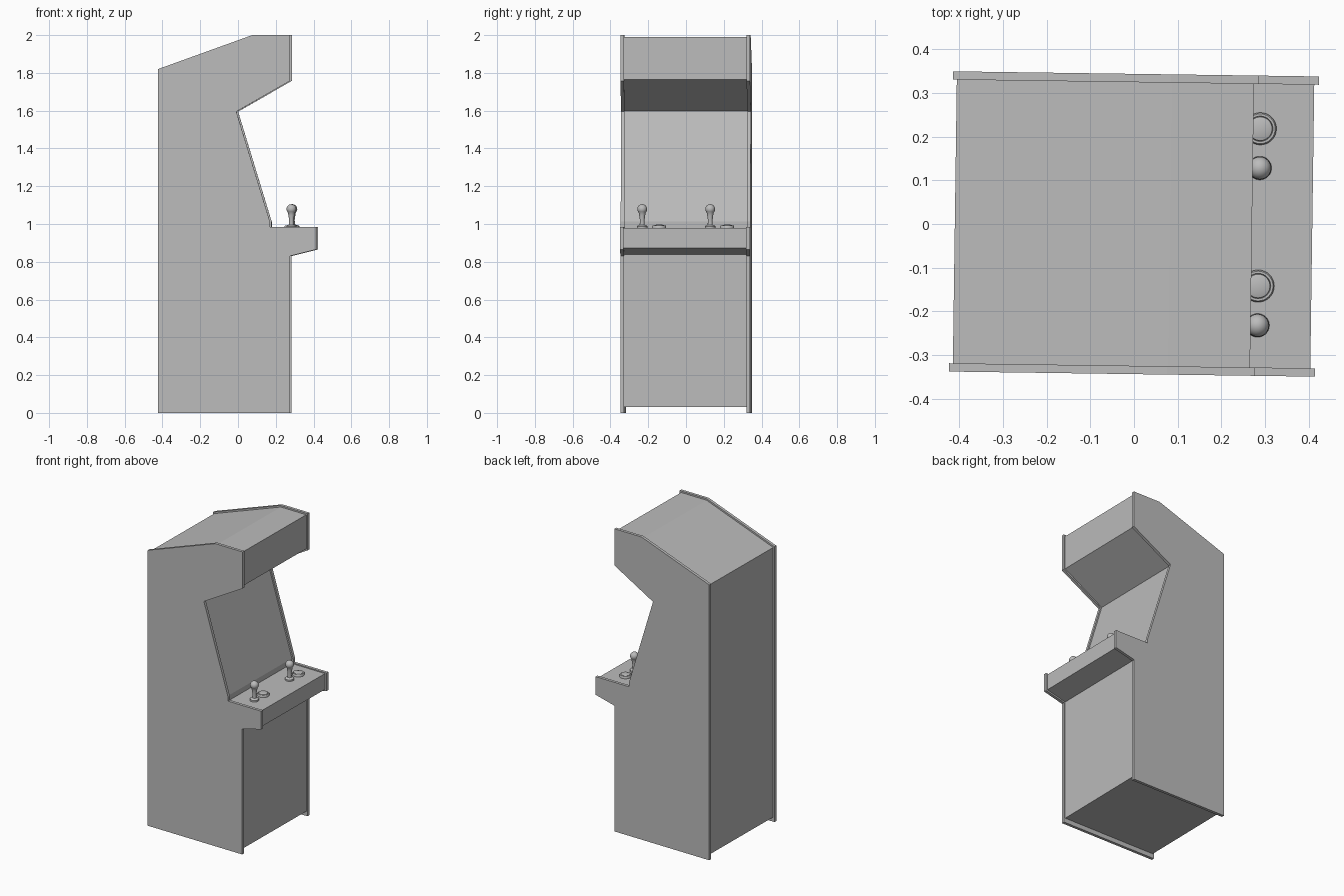
import bpy, bmesh, math
from mathutils import Matrix, Vector

if "Cube" in bpy.data.objects:
    bpy.data.objects.remove(bpy.data.objects["Cube"])

# The whole cabinet is turned very slightly about z
TURN = Matrix.Rotation(math.radians(-0.8), 4, 'Z')

grey = bpy.data.materials.new("plain_grey")
grey.diffuse_color = (0.5, 0.5, 0.5, 1)
grey.use_nodes = True
grey.node_tree.nodes["Principled BSDF"].inputs["Base Color"].default_value = grey.diffuse_color


def finish(name, bm, smooth=False):
    bmesh.ops.remove_doubles(bm, verts=bm.verts, dist=1e-5)
    bmesh.ops.recalc_face_normals(bm, faces=bm.faces)
    bm.transform(TURN)
    mesh = bpy.data.meshes.new(name)
    bm.to_mesh(mesh)
    bm.free()
    mesh.materials.append(grey)
    obj = bpy.data.objects.new(name, mesh)
    bpy.context.collection.objects.link(obj)
    if smooth:
        bpy.ops.object.select_all(action='DESELECT')
        obj.select_set(True)
        bpy.context.view_layer.objects.active = obj
        bpy.ops.object.shade_smooth_by_angle(angle=math.radians(40))
    return obj


def extrude_profile(name, points, y0, y1):
    bm = bmesh.new()
    face = bm.faces.new([bm.verts.new((x, y0, z)) for x, z in points])
    ext = bmesh.ops.extrude_face_region(bm, geom=[face], use_keep_orig=True)
    moved = [v for v in ext['geom'] if isinstance(v, bmesh.types.BMVert)]
    bmesh.ops.translate(bm, verts=moved, vec=(0, y1 - y0, 0))
    return finish(name, bm)


def lathe(name, points, x, y, z, steps=32):
    bm = bmesh.new()
    verts = [bm.verts.new((x + r, y, z + h)) for r, h in points]
    edges = [bm.edges.new(pair) for pair in zip(verts, verts[1:])]
    bmesh.ops.spin(bm, geom=verts + edges, cent=(x, y, z), axis=(0, 0, 1),
                   angle=2 * math.pi, steps=steps, use_duplicate=False)
    return finish(name, bm, smooth=True)


# Side panels
side = [(-0.419, 0), (0.279, 0), (0.279, 0.83), (0.419, 0.865), (0.419, 0.985),
        (0.174, 0.985), (0.174, 1.012), (-0.004, 1.595), (0.281, 1.758),
        (0.281, 2.0), (0.08, 2.0), (-0.419, 1.82)]
extrude_profile("left_side_panel", side, -0.3435, -0.3245)
extrude_profile("right_side_panel", side, 0.3245, 0.3435)

# Cabinet body, set in slightly from the panel edges
body = [(-0.410, 0.03), (0.270, 0.03), (0.270, 0.838), (0.408, 0.873),
        (0.408, 0.978), (0.164, 0.978), (0.164, 1.012), (-0.014, 1.599),
        (0.270, 1.765), (0.270, 1.99), (0.082, 1.99), (-0.410, 1.812)]
extrude_profile("cabinet_body", body, -0.325, 0.325)

# Two sets of controls: a joystick with a rounded grip, and a round button
stick = [(0, 0), (0.027, 0), (0.027, 0.010), (0.022, 0.015), (0.013, 0.018),
         (0.0125, 0.045), (0.016, 0.068)]
stick += [(0.026 * math.cos(a), 0.101 + 0.026 * math.sin(a))
          for a in [math.radians(d) for d in range(-45, 90, 15)]] + [(0, 0.127)]
button = [(0, 0), (0.037, 0), (0.037, 0.010), (0.034, 0.014), (0.029, 0.014),
          (0.028, 0.010), (0.027, 0.015), (0.018, 0.018), (0, 0.019)]
for label, y in (("left", -0.228), ("right", 0.132)):
    lathe(label + "_joystick", stick, 0.286, y, 0.978)
    lathe(label + "_button", button, 0.286, y + 0.090, 0.978)
